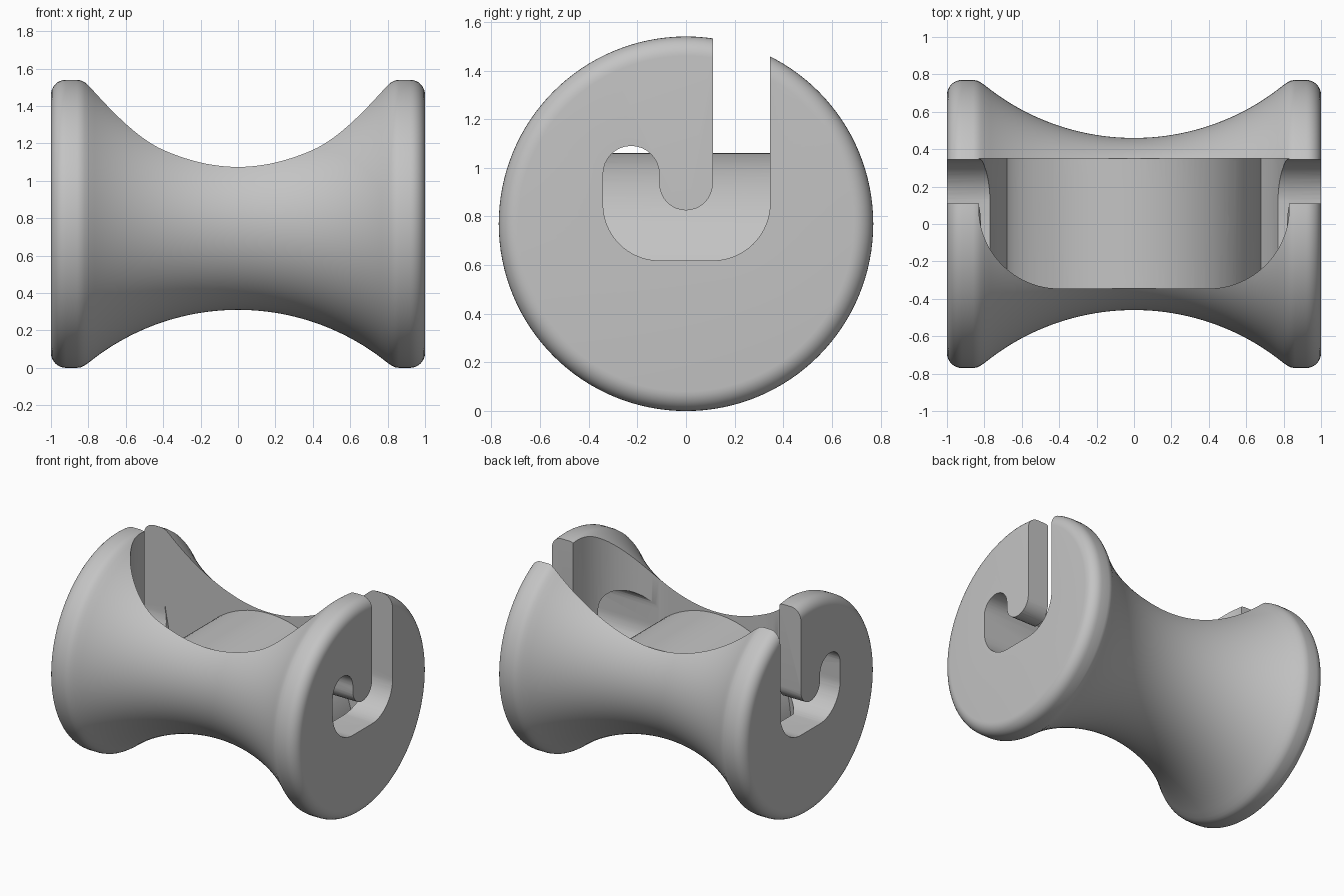
import bpy, bmesh, math
from mathutils import Vector, Matrix

cube = bpy.data.objects.get("Cube")
if cube:
    bpy.data.objects.remove(cube, do_unlink=True)

AXIS_Z = 0.77      # height of the spool axis
HUMP_R = 0.68      # radius of the rounded pocket floor

grey = bpy.data.materials.new("light_grey")
grey.use_nodes = True
colour = (0.55, 0.55, 0.55, 1)
grey.diffuse_color = colour
grey.node_tree.nodes["Principled BSDF"].inputs["Base Color"].default_value = colour


def arc(cx, cy, r, start, end, n=16):
    """Points on an arc, angles in degrees."""
    angles = [math.radians(start + (end - start) * i / n) for i in range(n + 1)]
    return [(cx + r * math.cos(a), cy + r * math.sin(a)) for a in angles]


def make_object(name, bm):
    bmesh.ops.recalc_face_normals(bm, faces=bm.faces)
    mesh = bpy.data.meshes.new(name)
    bm.to_mesh(mesh)
    bm.free()
    mesh.materials.append(grey)
    obj = bpy.data.objects.new(name, mesh)
    bpy.context.collection.objects.link(obj)
    return obj


def prism(name, outline, place, low, high):
    """Extrude a closed outline; place(u, v, w) maps it into space."""
    bm = bmesh.new()
    face = bm.faces.new([bm.verts.new(place(u, v, low)) for u, v in outline])
    extruded = bmesh.ops.extrude_face_region(bm, geom=[face])["geom"]
    shift = Vector(place(0, 0, high)) - Vector(place(0, 0, low))
    bmesh.ops.translate(bm, vec=shift,
                        verts=[g for g in extruded if isinstance(g, bmesh.types.BMVert)])
    return make_object(name, bm)


def combine(target, tool, operation):
    mod = target.modifiers.new("cut", 'BOOLEAN')
    mod.operation = operation
    mod.solver = 'EXACT'
    mod.object = tool
    bpy.context.view_layer.objects.active = target
    bpy.ops.object.modifier_apply(modifier=mod.name)


# Spool body: concave waist with rounded end flanges, spun about the x axis
waist_r = 1.27
half = [(x, 0.46 + waist_r - math.sqrt(waist_r ** 2 - x ** 2))
        for x in [0.8 * i / 24 for i in range(25)]]
half += [(0.82, 0.757), (0.84, 0.767), (0.86, 0.77)]
half += arc(0.92, 0.69, 0.08, 90, 0, 8) + [(1, 0)]
profile = [(-x, r) for x, r in reversed(half[1:])] + half
bm = bmesh.new()
verts = [bm.verts.new((x, 0, r)) for x, r in profile]
edges = [bm.edges.new(pair) for pair in zip(verts, verts[1:])]
bmesh.ops.spin(bm, geom=verts + edges, cent=(0, 0, 0), axis=(1, 0, 0),
               angle=math.tau, steps=128, use_duplicate=False)
bmesh.ops.remove_doubles(bm, verts=bm.verts, dist=0.0001)
bmesh.ops.translate(bm, verts=bm.verts, vec=(0, 0, AXIS_Z))
spool = make_object("spool_body", bm)

# Rounded floor of the pocket, a cylinder lying along y
bm = bmesh.new()
bmesh.ops.create_cone(bm, cap_ends=True, segments=128, radius1=HUMP_R, radius2=HUMP_R,
                      depth=3, matrix=Matrix.Translation((0, 0, 1.06 - HUMP_R))
                      @ Matrix.Rotation(math.pi / 2, 4, 'X'))
hump = make_object("floor_hump", bm)

# Pocket: rounded front corners in plan, end walls sloping in towards the bottom
plan = [(0.83, 0.35)] + arc(0.4, 0.085, 0.43, 0, -90, 24)
plan = plan + [(-x, y) for x, y in reversed(plan)]
pocket = prism("pocket_cutter", plan, lambda u, v, w: (u, v, w), 0.3, 2)
side = [(0.84, 2.2), (0.84, 0.95), (0.82, 0.83), (0.798, 0.72), (0.77, 0.62),
        (0.735, 0.52), (0.68, 0.42)]
side = side + [(-x, z) for x, z in reversed(side)]
ends = prism("pocket_end_cutter", side, lambda u, v, w: (u, w, v), -1, 1)
combine(pocket, ends, 'INTERSECT')

# Hooked slot through both flanges
outer, inner = 0.346, 0.11
mid, hook_r = -(0.341 + inner) / 2, (0.341 - inner) / 2
hook = [(outer, 2)] + arc(inner, 0.855, outer - inner, 0, -90)
hook += arc(-inner, 0.85, 0.231, -90, -180)
hook += arc(mid, 1.09 - hook_r, hook_r, 180, 0)
hook += arc(0, 0.935, inner, 180, 360) + [(inner, 2)]
slot = prism("slot_cutter", hook, lambda u, v, w: (w, u, v), -1.2, 1.2)

# Keep the hump solid, then cut slot and pocket out of the body
for cutter in (pocket, slot):
    combine(cutter, hump, 'DIFFERENCE')
    combine(spool, cutter, 'DIFFERENCE')
for helper in (hump, ends, pocket, slot):
    bpy.data.objects.remove(helper, do_unlink=True)

# Smooth curved surfaces, crisp cut edges
bpy.ops.object.select_all(action='DESELECT')
spool.select_set(True)
bpy.context.view_layer.objects.active = spool
bpy.ops.object.shade_smooth_by_angle(angle=math.radians(30))
